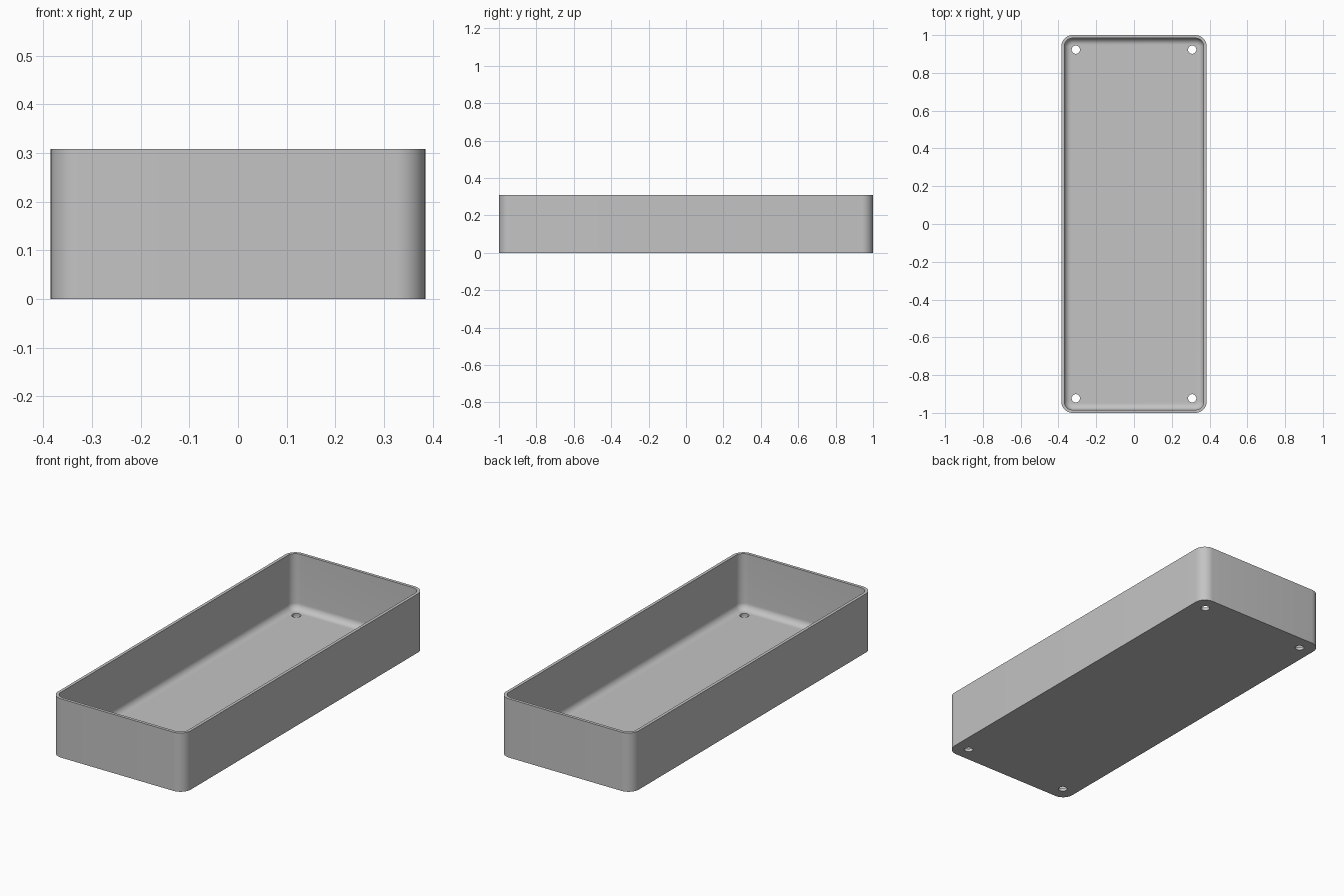
import bpy, bmesh, math

cube = bpy.data.objects.get("Cube")
if cube:
    bpy.data.objects.remove(cube, do_unlink=True)

HALF_X, HALF_Y, HEIGHT = 0.385, 1.0, 0.308
CORNER, WALL, FLOOR, FILLET = 0.06, 0.016, 0.016, 0.034
STEPS = 10

grey = bpy.data.materials.new("plain grey")
grey.use_nodes = True
colour = (0.55, 0.55, 0.55, 1)
grey.diffuse_color = colour
grey.node_tree.nodes["Principled BSDF"].inputs["Base Color"].default_value = colour


def rounded_ring(bm, inset, z):
    """Rounded rectangle of vertices, inset from the outer wall."""
    r = CORNER - inset
    cx, cy = HALF_X - CORNER, HALF_Y - CORNER
    ring = []
    for quarter, (sx, sy) in enumerate([(1, 1), (-1, 1), (-1, -1), (1, -1)]):
        for i in range(STEPS + 1):
            a = (quarter + i / STEPS) * math.pi / 2
            ring.append(bm.verts.new((sx * cx + r * math.cos(a), sy * cy + r * math.sin(a), z)))
    return ring


# Tray shell: outer wall, rim, inner wall, then the fillet down to the floor
profile = [(0, 0), (0, HEIGHT), (WALL, HEIGHT)]
for i in range(STEPS + 1):
    a = i / STEPS * math.pi / 2
    profile.append((WALL + FILLET * (1 - math.cos(a)), FLOOR + FILLET * (1 - math.sin(a))))

bm = bmesh.new()
rings = [rounded_ring(bm, inset, z) for inset, z in profile]
for low, high in zip(rings, rings[1:]):
    n = len(low)
    for i in range(n):
        j = (i + 1) % n
        bm.faces.new((low[i], low[j], high[j], high[i]))
bm.faces.new(rings[0][::-1])
bm.faces.new(rings[-1])
bmesh.ops.recalc_face_normals(bm, faces=bm.faces)
mesh = bpy.data.meshes.new("tray")
bm.to_mesh(mesh)
bm.free()
mesh.materials.append(grey)
tray = bpy.data.objects.new("tray", mesh)
bpy.context.collection.objects.link(tray)

# Screw holes through the floor corners
cutters = []
for sx in (-1, 1):
    for sy in (-1, 1):
        bpy.ops.mesh.primitive_cylinder_add(vertices=32, radius=0.022, depth=0.2,
                                            location=(sx * 0.308, sy * 0.923, 0))
        cutter = bpy.context.object
        cutter.name = "hole_cutter"
        cutter.hide_render = True
        cutter.data.materials.append(grey)
        cutters.append(cutter)
        cut = tray.modifiers.new("screw hole", 'BOOLEAN')
        cut.operation = 'DIFFERENCE'
        cut.solver = 'EXACT'
        cut.object = cutter

# Apply the holes, drop the cutters and smooth the rounded parts
bpy.ops.object.select_all(action='DESELECT')
tray.select_set(True)
bpy.context.view_layer.objects.active = tray
for name in [m.name for m in tray.modifiers]:
    bpy.ops.object.modifier_apply(modifier=name)
for cutter in cutters:
    bpy.data.objects.remove(cutter, do_unlink=True)
bpy.ops.object.shade_smooth_by_angle(angle=math.radians(30))
